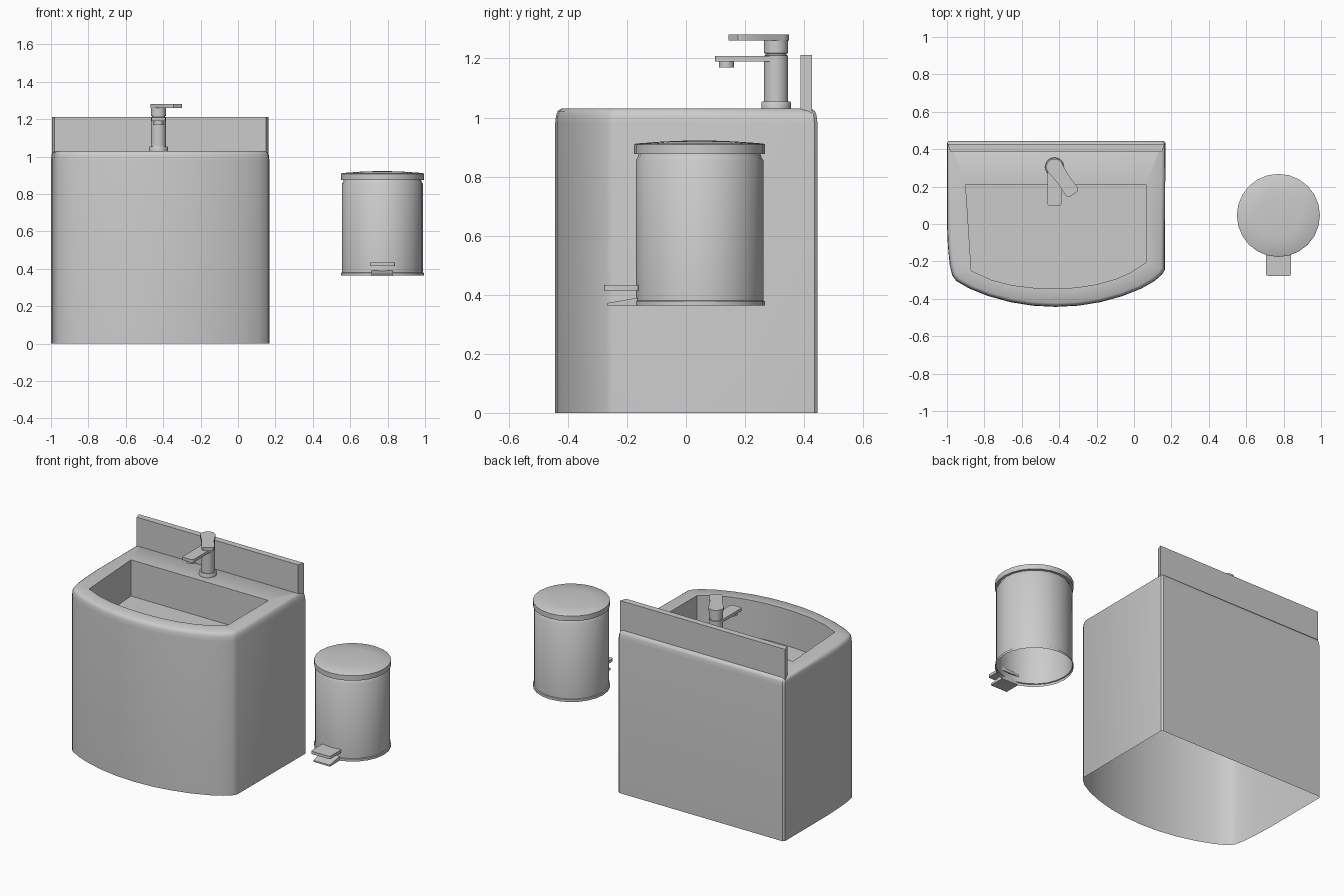
import bpy, bmesh, math
from mathutils import Matrix, Vector

cube = bpy.data.objects.get("Cube")
if cube:
    bpy.data.objects.remove(cube, do_unlink=True)

grey = bpy.data.materials.new("light_grey")
grey.use_nodes = True
colour = (0.6, 0.6, 0.6, 1)
grey.diffuse_color = colour
grey.node_tree.nodes["Principled BSDF"].inputs["Base Color"].default_value = colour


def finish(bm, name, angle=40):
    """Turn a bmesh into a smooth-by-angle object."""
    bmesh.ops.recalc_face_normals(bm, faces=bm.faces)
    me = bpy.data.meshes.new(name)
    bm.to_mesh(me)
    bm.free()
    me.materials.append(grey)
    ob = bpy.data.objects.new(name, me)
    bpy.context.collection.objects.link(ob)
    bpy.ops.object.select_all(action='DESELECT')
    ob.select_set(True)
    bpy.context.view_layer.objects.active = ob
    bpy.ops.object.shade_smooth_by_angle(angle=math.radians(angle))
    return ob


def ring(bm, pts, z):
    return [bm.verts.new((x, y, z)) for x, y in pts]


def skin(bm, a, b):
    n = len(a)
    for i in range(n):
        bm.faces.new((a[i], a[(i + 1) % n], b[(i + 1) % n], b[i]))


def circle(x, y, r, n):
    return [(x + r * math.cos(2 * math.pi * i / n), y + r * math.sin(2 * math.pi * i / n))
            for i in range(n)]


def turned(name, x, y, profile, n, bottom=True, top=True):
    """Lathe a list of (radius, height) about a vertical axis."""
    bm = bmesh.new()
    rings = [ring(bm, circle(x, y, r, n), z) for r, z in profile]
    for a, b in zip(rings, rings[1:]):
        skin(bm, a, b)
    if bottom:
        bm.faces.new(rings[0])
    if top:
        bm.faces.new(rings[-1])
    return finish(bm, name)


def prism(name, pts, z0, z1, bevel=0.0):
    """Extrude a plan outline, optionally rounding its upright corners."""
    bm = bmesh.new()
    a, b = ring(bm, pts, z0), ring(bm, pts, z1)
    skin(bm, a, b)
    bm.faces.new(a)
    bm.faces.new(b)
    if bevel:
        up = [e for e in bm.edges if abs(e.verts[0].co.z - e.verts[1].co.z) > 0.001]
        bmesh.ops.bevel(bm, geom=up, offset=bevel, segments=4, profile=0.5, affect='EDGES')
    return finish(bm, name)


# Basin cabinet: open-bottomed shell, rounded rim and a straight-sided bowl
OUTER = [(0.168, 0.435), (0.158, 0.445), (-0.99, 0.445), (-1, 0.435), (-1, 0),
         (-0.995, -0.12), (-0.985, -0.22), (-0.972, -0.275), (-0.95, -0.305),
         (-0.88, -0.345), (-0.78, -0.385), (-0.66, -0.418), (-0.54, -0.437), (-0.42, -0.443),
         (-0.3, -0.437), (-0.18, -0.418), (-0.06, -0.385), (0.04, -0.345),
         (0.11, -0.305), (0.15, -0.27), (0.165, -0.245)]
INNER = [(0.065, 0.212), (-0.9, 0.212), (-0.87, -0.25), (-0.76, -0.3), (-0.65, -0.328),
         (-0.53, -0.342), (-0.42, -0.345), (-0.31, -0.34), (-0.2, -0.323), (-0.1, -0.295),
         (-0.02, -0.26), (0.065, -0.205)]


def inset(pts, d):
    cx, cy = -0.416, 0.0
    return [(cx + (x - cx) * (1 - d / 0.584), cy + (y - cy) * (1 - d / 0.445)) for x, y in pts]


bm = bmesh.new()
shell = [ring(bm, inset(OUTER, d), z)
         for d, z in ((0, 0), (0, 0.98), (0.003, 1.007), (0.009, 1.022), (0.02, 1.03))]
for a, b in zip(shell, shell[1:]):
    skin(bm, a, b)
lip, floor = ring(bm, INNER, 1.03), ring(bm, INNER, 0.8)
skin(bm, lip, floor)
bm.faces.new(floor)
edges = [bm.edges.get((r[i], r[(i + 1) % len(r)])) for r in (shell[-1], lip) for i in range(len(r))]
bmesh.ops.triangle_fill(bm, edges=edges, use_beauty=True)
finish(bm, "basin_cabinet")

# Backsplash with slightly splayed ends
prism("backsplash", [(0.15, 0.387), (0.163, 0.427), (-0.995, 0.427), (-0.982, 0.387)], 1.0, 1.212)

# Tap
TX, TY = -0.425, 0.305
turned("tap_column", TX, TY, [(0.05, 1.028), (0.05, 1.051), (0.048, 1.054), (0.041, 1.054),
                              (0.041, 1.21), (0.036, 1.211), (0.036, 1.217), (0.041, 1.218),
                              (0.041, 1.279)], 32)
prism("tap_spout", [(TX - 0.038, 0.3), (TX - 0.038, 0.098), (TX + 0.038, 0.098), (TX + 0.038, 0.3)],
      1.19, 1.209, 0.012)
turned("tap_nozzle", TX, 0.137, [(0.026, 1.17), (0.026, 1.192)], 24)

# Lever: flat bar with a round heel, swung towards the front left
lever = [(0.044 * math.cos(t), 0.044 * math.sin(t)) for t in [math.pi * i / 12 for i in range(13)]]
lever += [(-0.036, -0.08), (-0.038, -0.165), (-0.028, -0.178), (0.028, -0.178), (0.038, -0.165),
          (0.036, -0.08)]
turn = Matrix.Rotation(math.radians(35), 2)
prism("tap_lever", [tuple(turn @ Vector(p) + Vector((TX, TY))) for p in lever], 1.261, 1.281)

# Pedal bin
BX, BY = 0.772, 0.046
turned("bin_body", BX, BY, [(0.222, 0.363), (0.222, 0.378), (0.216, 0.38), (0.216, 0.855),
                            (0.21, 0.864), (0.205, 0.88)], 24, bottom=False)
turned("bin_lid", BX, BY, [(0.222, 0.876), (0.222, 0.908), (0.215, 0.912), (0.12, 0.919),
                           (0.04, 0.922)], 24)


def box_plan(half, y0, y1):
    return [(BX - half, y0), (BX + half, y0), (BX + half, y1), (BX - half, y1)]


prism("bin_upper_pedal", box_plan(0.067, -0.277, -0.16), 0.415, 0.433, 0.01)

# Lower pedal: wedge rising towards the bin
pedal = prism("bin_lower_pedal", box_plan(0.058, -0.265, -0.165), 0.362, 0.372)
for v in pedal.data.vertices:
    if v.co.y > -0.2 and v.co.z > 0.37:
        v.co.z = 0.39
